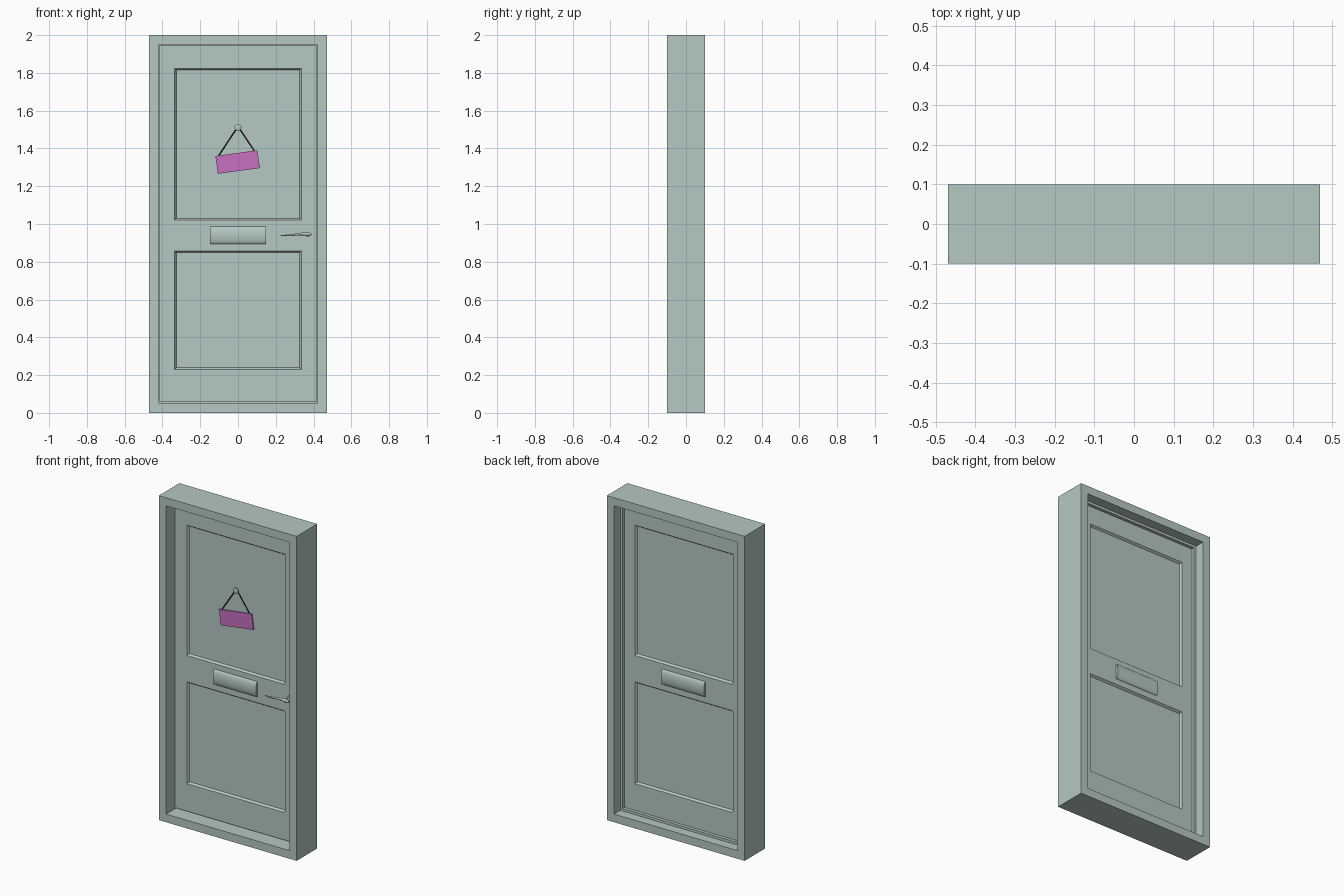
import bpy, bmesh, math
from mathutils import Vector, Matrix

if "Cube" in bpy.data.objects:
    bpy.data.objects.remove(bpy.data.objects["Cube"])


def material(name, rgb):
    m = bpy.data.materials.new(name)
    m.diffuse_color = (*rgb, 1)
    m.use_nodes = True
    m.node_tree.nodes["Principled BSDF"].inputs["Base Color"].default_value = m.diffuse_color
    return m


PAINT = material("grey_green_paint", (0.46, 0.58, 0.55))
PINK = material("pink_sign", (0.57, 0.16, 0.53))
DARK = material("dark_string", (0.012, 0.012, 0.012))


def finish(bm, name, mat, smooth=False):
    bmesh.ops.remove_doubles(bm, verts=bm.verts, dist=1e-5)
    bmesh.ops.recalc_face_normals(bm, faces=bm.faces)
    me = bpy.data.meshes.new(name)
    bm.to_mesh(me)
    bm.free()
    me.materials.append(mat)
    ob = bpy.data.objects.new(name, me)
    bpy.context.collection.objects.link(ob)
    if smooth:
        bpy.ops.object.select_all(action='DESELECT')
        ob.select_set(True)
        bpy.context.view_layer.objects.active = ob
        bpy.ops.object.shade_smooth_by_angle(angle=math.radians(40))
    return ob


def tube(name, points, radii, mat, segs=12):
    """Tapered round bar along a path, swept ring by ring."""
    bm = bmesh.new()
    pts = [Vector(p) for p in points]
    rings = []
    for i, p in enumerate(pts):
        d = (pts[min(i + 1, len(pts) - 1)] - pts[max(i - 1, 0)]).normalized()
        u = d.cross(Vector((0.0, 0.2, 1.0))).normalized()
        v = d.cross(u)
        rings.append([bm.verts.new(p + radii[i] * (math.cos(a) * u + math.sin(a) * v))
                      for a in (2 * math.pi * k / segs for k in range(segs))])
    for a, b in zip(rings, rings[1:]):
        for k in range(segs):
            j = (k + 1) % segs
            bm.faces.new((a[k], a[j], b[j], b[k]))
    bm.faces.new(rings[0])
    bm.faces.new(rings[-1])
    return finish(bm, name, mat, True)


# Frame: mitred section with a door stop, as (inset, y)
section = [(0, -.1), (.05, -.1), (.05, .02), (.065, .02),
           (.065, .04), (.05, .04), (.05, .1), (0, .1)]
bm = bmesh.new()
corners = []
for sx, sz in ((-1, -1), (1, -1), (1, 1), (-1, 1)):
    corners.append([bm.verts.new((sx * (.47 - i), y, 1 + sz * (1 - i))) for i, y in section])
for c in range(4):
    a, b = corners[c], corners[(c + 1) % 4]
    for k in range(len(section)):
        j = (k + 1) % len(section)
        bm.faces.new((a[k], a[j], b[j], b[k]))
finish(bm, "door_frame", PAINT)

# Door leaf: grid faces on both sides, with two bevelled recessed panels
xs = [-.415, -.335, .335, .415]
zs = [.06, .23, .857, 1.02, 1.823, 1.945]
HALF, RECESS, BEVEL = .02, .013, .009
bm = bmesh.new()


def quad(*co):
    bm.faces.new([bm.verts.new(c) for c in co])


for s in (-1, 1):
    y, yi = s * HALF, s * (HALF - RECESS)
    for i in range(3):
        for k in range(5):
            x0, x1, z0, z1 = xs[i], xs[i + 1], zs[k], zs[k + 1]
            outer = [(x0, y, z0), (x1, y, z0), (x1, y, z1), (x0, y, z1)]
            if i == 1 and k in (1, 3):
                b = BEVEL
                inner = [(x0 + b, yi, z0 + b), (x1 - b, yi, z0 + b),
                         (x1 - b, yi, z1 - b), (x0 + b, yi, z1 - b)]
                quad(*inner)
                for n in range(4):
                    m = (n + 1) % 4
                    quad(outer[n], outer[m], inner[m], inner[n])
            else:
                quad(*outer)
for x in (xs[0], xs[-1]):
    for z0, z1 in zip(zs, zs[1:]):
        quad((x, -HALF, z0), (x, HALF, z0), (x, HALF, z1), (x, -HALF, z1))
for z in (zs[0], zs[-1]):
    for x0, x1 in zip(xs, xs[1:]):
        quad((x0, -HALF, z), (x1, -HALF, z), (x1, HALF, z), (x0, HALF, z))
finish(bm, "door_leaf", PAINT)

# Letter flaps: shallow rounded plate on each side
for s, name in ((-1, "letter_flap_front"), (1, "letter_flap_back")):
    bm = bmesh.new()
    N = 16
    ends = []
    for x in (-.147, .147):
        ring = []
        for k in range(N + 1):
            a = math.pi * k / N
            ring.append(bm.verts.new((x, s * (HALF + .015 * math.sin(a)), .94 - .047 * math.cos(a))))
        ends.append(ring)
        bm.faces.new(ring)
    for k in range(N):
        bm.faces.new((ends[0][k], ends[0][k + 1], ends[1][k + 1], ends[1][k]))
    finish(bm, name, PAINT, True)

# Lever handle on the front: rose, neck and curved tapering lever
tube("handle_rose", [(.368, -.018, .94), (.368, -.027, .94)], [.02, .02], PAINT, 24)
tube("handle_neck", [(.368, -.025, .94), (.368, -.062, .94)], [.009, .009], PAINT)
tube("handle_lever",
     [(.388, -.06, .944), (.375, -.062, .946), (.35, -.064, .948), (.32, -.064, .946),
      (.285, -.063, .941), (.25, -.062, .939), (.226, -.06, .94)],
     [.005, .010, .008, .006, .005, .004, .002], PAINT)

# Tilted hanging sign, lying on the upper panel
PANEL_Y = -(HALF - RECESS)
tilt = Matrix.Rotation(math.radians(-7.8), 4, 'Y')
place = Matrix.Translation((-.002, PANEL_Y - .0045, 1.328)) @ tilt
bm = bmesh.new()
bmesh.ops.create_cube(bm, size=1, matrix=place @ Matrix.Diagonal((.224, .007, .095, 1)))
finish(bm, "hanging_sign", PINK)

# Nail and the two strings that carry the sign
tube("nail_shank", [(0, PANEL_Y + .001, 1.51), (0, PANEL_Y - .018, 1.51)], [.006, .006], PAINT)
tube("nail_head", [(0, PANEL_Y - .014, 1.51), (0, PANEL_Y - .018, 1.51),
                   (0, PANEL_Y - .021, 1.51)], [.018, .018, .01], PAINT, 20)
for side, name in ((-1, "string_left"), (1, "string_right")):
    foot = place @ Vector((side * .097, 0, .044))
    tube(name, [(side * .003, PANEL_Y - .008, 1.512), foot], [.003, .003], DARK, 8)
